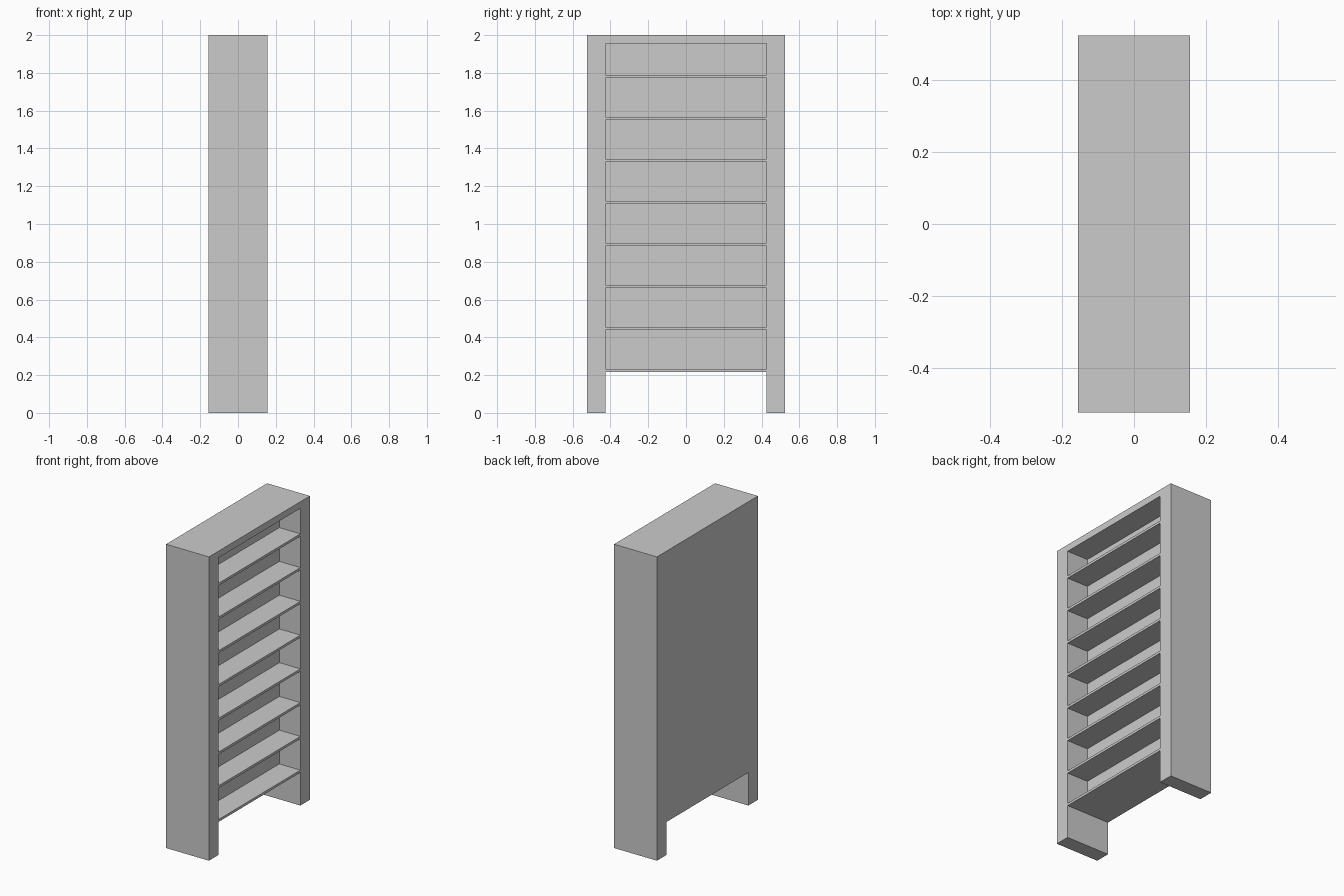
import bpy, bmesh
from mathutils import Matrix

if "Cube" in bpy.data.objects:
    bpy.data.objects.remove(bpy.data.objects["Cube"])

HX, HY, INNER = 0.156, 0.525, 0.426   # half depth, half width, inner half width
TOP, FLOOR = 2.0, 0.217               # overall height, underside of lowest shelf
BOARD, PITCH, BACK_X = 0.016, 0.2222, 0.003
COUNT = 8


def finish(name, bm):
    bmesh.ops.recalc_face_normals(bm, faces=bm.faces)
    mesh = bpy.data.meshes.new(name)
    bm.to_mesh(mesh)
    bm.free()
    ob = bpy.data.objects.new(name, mesh)
    bpy.context.collection.objects.link(ob)
    return ob


def add_box(bm, lo, hi):
    size = [b - a for a, b in zip(lo, hi)]
    mid = [(a + b) / 2 for a, b in zip(lo, hi)]
    bmesh.ops.create_cube(bm, size=1, matrix=Matrix.Translation(mid) @ Matrix.Diagonal((*size, 1)))


# Carcass: arch-shaped outline with two legs, extruded through the depth
profile = [(-HY, 0), (-INNER, 0), (-INNER, FLOOR), (INNER, FLOOR),
           (INNER, 0), (HY, 0), (HY, TOP), (-HY, TOP)]
bm = bmesh.new()
face = bm.faces.new([bm.verts.new((-HX, y, z)) for y, z in profile])
ext = bmesh.ops.extrude_face_region(bm, geom=[face])
moved = [g for g in ext["geom"] if isinstance(g, bmesh.types.BMVert)]
bmesh.ops.translate(bm, verts=moved, vec=(2 * HX, 0, 0))
bookcase = finish("bookcase_carcass", bm)

# Shelf compartments: recesses open to the +x side, leaving thin shelves between
bm = bmesh.new()
for i in range(COUNT):
    low = FLOOR + BOARD + i * PITCH
    high = low + PITCH - BOARD if i < COUNT - 1 else 1.956
    add_box(bm, (BACK_X, -INNER, low), (HX + 0.1, INNER, high))
cutter = finish("compartment_cutter", bm)
cutter.hide_render = True

# Cut the compartments and drop the helper
mod = bookcase.modifiers.new("compartments", "BOOLEAN")
mod.operation = "DIFFERENCE"
mod.solver = "EXACT"
mod.object = cutter
bpy.context.view_layer.objects.active = bookcase
bookcase.select_set(True)
bpy.ops.object.modifier_apply(modifier=mod.name)
bpy.data.objects.remove(cutter, do_unlink=True)
